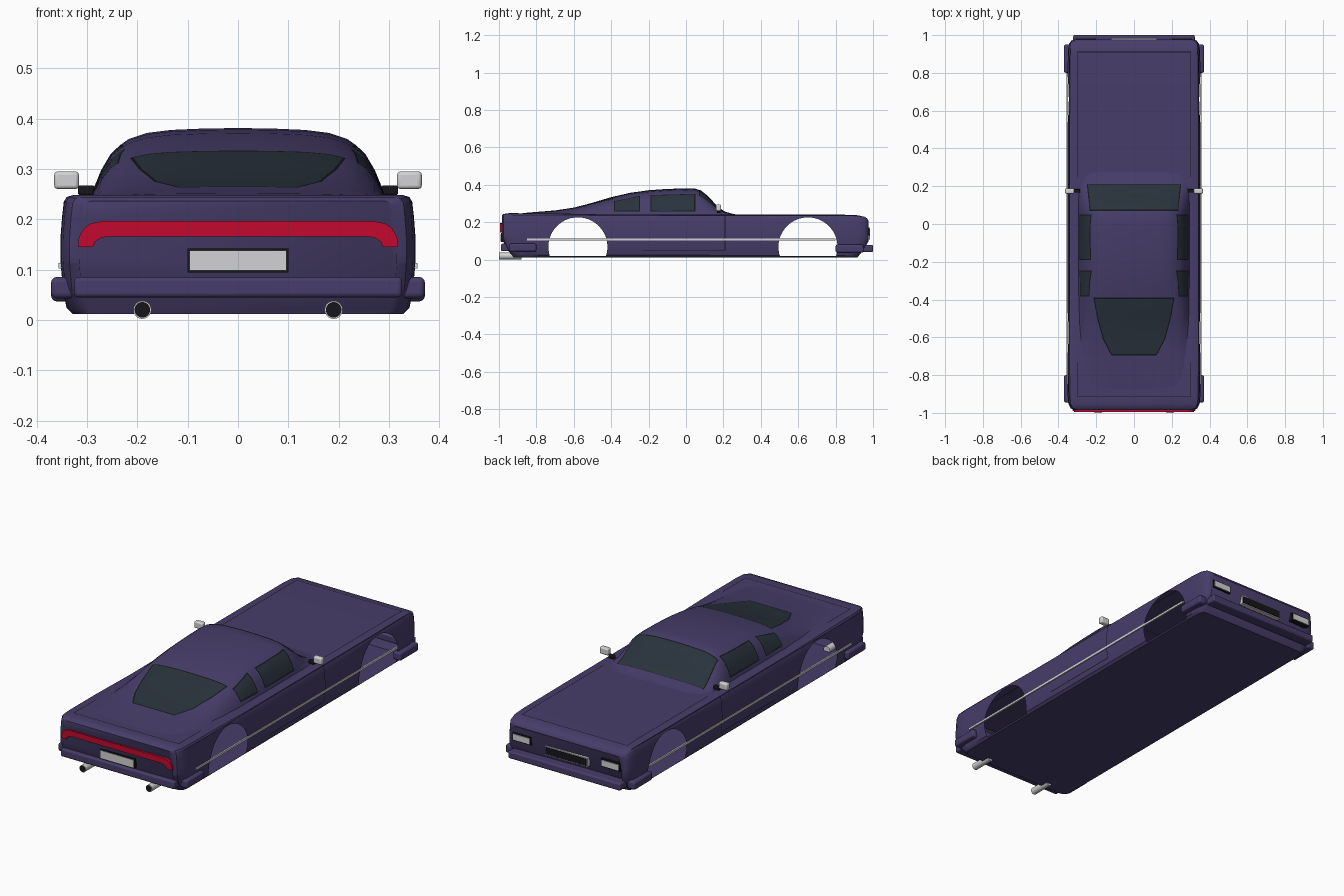
import bpy, bmesh, math
from mathutils import Vector

old = bpy.data.objects.get("Cube")
if old:
    bpy.data.objects.remove(old)


def material(name, r, g, b):
    m = bpy.data.materials.new(name)
    m.use_nodes = True
    m.diffuse_color = (r, g, b, 1)
    m.node_tree.nodes["Principled BSDF"].inputs["Base Color"].default_value = (r, g, b, 1)
    return m


PAINT = material("purple paint", 0.062, 0.047, 0.143)
TRIM = material("black trim", 0.008, 0.008, 0.01)
GLASS = material("dark glass", 0.022, 0.032, 0.045)
CHROME = material("chrome", 0.65, 0.65, 0.66)
RED = material("red lens", 0.54, 0.003, 0.028)


def make(name, bm, *mats):
    me = bpy.data.meshes.new(name)
    bm.to_mesh(me)
    bm.free()
    for m in mats:
        me.materials.append(m)
    ob = bpy.data.objects.new(name, me)
    bpy.context.collection.objects.link(ob)
    bpy.ops.object.select_all(action="DESELECT")
    ob.select_set(True)
    bpy.context.view_layer.objects.active = ob
    bpy.ops.object.shade_smooth_by_angle(angle=math.radians(35))
    return ob


def loft(rings, closed):
    bm = bmesh.new()
    rows = [[bm.verts.new(p) for p in ring] for ring in rings]
    n = len(rows[0])
    for a, b in zip(rows, rows[1:]):
        for i in range(n if closed else n - 1):
            j = (i + 1) % n
            bm.faces.new((a[i], a[j], b[j], b[i]))
    if closed:
        bm.faces.new(rows[0])
        bm.faces.new(rows[-1])
    bmesh.ops.recalc_face_normals(bm, faces=bm.faces[:])
    return bm


def prism(name, pts, lo, hi, mat):
    """Extrude an (x, z) outline along y."""
    return make(name, loft([[(x, d, z) for x, z in pts] for d in (lo, hi)], True), mat)


def box(name, x, y, z, mat, bevel=0.0):
    ob = prism(name, rect(*x, *z), y[0], y[1], mat)
    if bevel:
        mod = ob.modifiers.new("soft edges", "BEVEL")
        mod.width, mod.segments = bevel, 3
    return ob


def rect(u0, u1, v0, v1):
    return [(u0, v0), (u1, v0), (u1, v1), (u0, v1)]


def cut_region(bm, axis, poly, facing):
    """Cut a convex outline, seen along x or z, and return the faces inside it."""
    a, b = (1, 2) if axis == "x" else (0, 1)
    cx = sum(p[0] for p in poly) / len(poly)
    cy = sum(p[1] for p in poly) / len(poly)
    bm.normal_update()
    inside = [f for f in bm.faces if facing(f)]
    for p, q in zip(poly, poly[1:] + poly[:1]):
        co, no = Vector((0, 0, 0)), Vector((0, 0, 0))
        co[a], co[b] = p
        no[a], no[b] = q[1] - p[1], p[0] - q[0]
        if no[a] * (cx - p[0]) + no[b] * (cy - p[1]) > 0:
            no.negate()
        edges = {e for f in inside for e in f.edges}
        verts = {v for f in inside for v in f.verts}
        cut = bmesh.ops.bisect_plane(bm, geom=list(verts) + list(edges) + inside,
                                     dist=1e-5, plane_co=co, plane_no=no)
        inside = [f for f in cut["geom"] if isinstance(f, bmesh.types.BMFace)
                  and (f.calc_center_median() - co).dot(no) < 0]
    return inside


def colour_region(bm, axis, poly, mat, facing):
    for f in cut_region(bm, axis, poly, facing):
        f.material_index = mat


def sideways(f):
    return abs(f.normal.x) > 0.35


def upward(f):
    return f.normal.z > 0.15


# Lower body: barrel-sided section lofted from tail to nose
SECTION = [(.93, 0), (.965, .05), (.985, .2), (1, .45), (1, .62), (.99, .82),
           (.98, .95), (.965, .985), (.93, 1)]
STATIONS = [(-.985, .315, .236), (-.976, .335, .244), (-.95, .348, .248), (-.9, .352, .248),
            (-.7, .353, .247), (-.4, .353, .241), (.5, .353, .24), (.85, .351, .24),
            (.92, .349, .237), (.955, .343, .229), (.97, .333, .219), (.977, .315, .205)]
FLOOR = 0.012


def body_ring(y, w, t):
    half = [(w * a, FLOOR + (t - FLOOR) * f) for a, f in SECTION]
    ring = half + [(-x, z) for x, z in reversed(half)]
    tuck = math.copysign(max(0, abs(y) - .85) * 6, y)
    return [(x, y - tuck * max(0, 0.09 - z), z) for x, z in ring]


bm = loft([body_ring(*s) for s in STATIONS], True)

# Wheel arches: openings in the hollow shell, above the floor
ARCH_Z, ARCH_R = .068, .158
for y in (-.578, .652):
    arc = [math.radians(-18.4 + 216.8 * i / 32) for i in range(33)]
    outline = [(y + ARCH_R * math.cos(t), ARCH_Z + ARCH_R * math.sin(t)) for t in arc]
    opening = cut_region(bm, "x", outline, sideways)
    bmesh.ops.delete(bm, geom=opening, context="FACES")

# Panel seams on doors, belt line, hood and trunk
for seam in (rect(.207, .211, .05, .236), rect(-.23, .211, .048, .052),
             rect(-.93, .93, .2325, .2355)):
    colour_region(bm, "x", seam, 1, sideways)
for s in (-1, 1):
    for y0, y1 in ((.25, .91), (-.915, -.73)):
        colour_region(bm, "z", rect(s * .3 - .002, s * .3 + .002, y0, y1), 1, upward)
for y in (.91, -.915):
    colour_region(bm, "z", rect(-.3, .3, y - .002, y + .002), 1, upward)
make("body_shell", bm, PAINT, TRIM)

# Fastback cabin
ROOF = [(1, 0), (.965, .2), (.915, .44), (.85, .66), (.79, .77), (.73, .855), (.61, .935),
        (.45, .975), (.22, .995)]
RIDGE = [(-.96, .237), (-.85, .251), (-.7, .263), (-.6, .278), (-.5, .304), (-.4, .334),
         (-.3, .357), (-.2, .371), (-.1, .378), (0, .381), (.05, .379), (.08, .37),
         (.11, .346), (.15, .305), (.18, .275), (.21, .256), (.25, .245), (.3, .236)]
BASE, HALF = .232, .297
rings = []
for y, t in RIDGE:
    half = [(HALF * a, y, BASE + (t - BASE) * f) for a, f in ROOF]
    rings.append(half + [(0, y, t)] + [(-x, yy, z) for x, yy, z in reversed(half)])
bm = loft(rings, False)
if sum(f.normal.z for f in bm.faces) < 0:
    bmesh.ops.reverse_faces(bm, faces=bm.faces[:])
edge = [(.215, -.39), (.195, -.5), (.165, -.61), (.12, -.695)]
WINDOWS = [("x", [(-.385, .256), (-.245, .256), (-.245, .342), (-.385, .312)], sideways),
           ("x", [(-.19, .256), (.05, .256), (.05, .352), (-.19, .345)], sideways),
           ("z", edge + [(-x, y) for x, y in reversed(edge)], upward),
           ("z", [(-.235, .07), (.235, .07), (.25, .212), (-.25, .212)], upward)]
for axis, poly, facing in WINDOWS:
    colour_region(bm, axis, poly, 2, facing)
panes = [f for f in bm.faces if f.material_index == 2]
rims = bmesh.ops.inset_region(bm, faces=panes, thickness=.006, use_even_offset=True)
for f in rims["faces"]:
    f.material_index = 1
make("cabin", bm, PAINT, TRIM, GLASS)

# Tail light: wide bar with ends curving down
outer = [(.318, .145), (.316, .165), (.306, .182), (.291, .192), (.27, .196)]
inner = [(.255, .166), (.272, .163), (.284, .155), (.288, .145)]
lens = outer + [(-x, z) for x, z in reversed(outer)]
lens += [(-x, z) for x, z in reversed(inner)] + inner
prism("tail_light", lens, -.994, -.965, RED)

# Plate, grille and bumpers
box("plate_frame", (-.1, .1), (-.988, -.97), (.094, .142), TRIM)
box("licence_plate", (-.096, .096), (-.991, -.98), (.098, .138), CHROME)
box("rear_bumper", (-.326, .326), (-.99, -.93), (.045, .085), PAINT, .008)
box("front_bumper", (-.322, .322), (.94, 1.0), (.04, .078), PAINT, .008)
box("grille_frame", (-.122, .122), (.96, .981), (.105, .151), CHROME)
box("grille", (-.117, .117), (.97, .984), (.11, .146), TRIM)

# Parts repeated on both sides
for s, side in ((1, "left"), (-1, "right")):
    def span(a, b):
        return sorted((s * a, s * b))

    box(side + "_rear_bumper_corner", span(.325, .371), (-.945, -.8), (.043, .085), PAINT, .01)
    box(side + "_front_bumper_corner", span(.325, .371), (.8, .95), (.037, .08), PAINT, .01)
    box(side + "_side_strip", span(.349, .357), (-.85, .8), (.102, .113), CHROME)
    box(side + "_headlight_frame", span(.2, .308), (.95, .981), (.13, .172), TRIM)
    box(side + "_headlight", span(.206, .302), (.97, .985), (.136, .166), CHROME)
    box(side + "_mirror", span(.316, .365), (.16, .188), (.26, .295), CHROME, .007)
    box(side + "_mirror_stem", span(.285, .318), (.166, .184), (.248, .267), TRIM, .004)
    for name, r, y0, y1, mat in (("exhaust", .018, -1.0, -.88, CHROME),
                                 ("exhaust_bore", .0155, -1.001, -.99, TRIM)):
        ring = [2 * math.pi * i / 24 for i in range(24)]
        prism(side + "_" + name, [(s * .19 + r * math.cos(t), .02 + r * math.sin(t)) for t in ring],
              y0, y1, mat)
